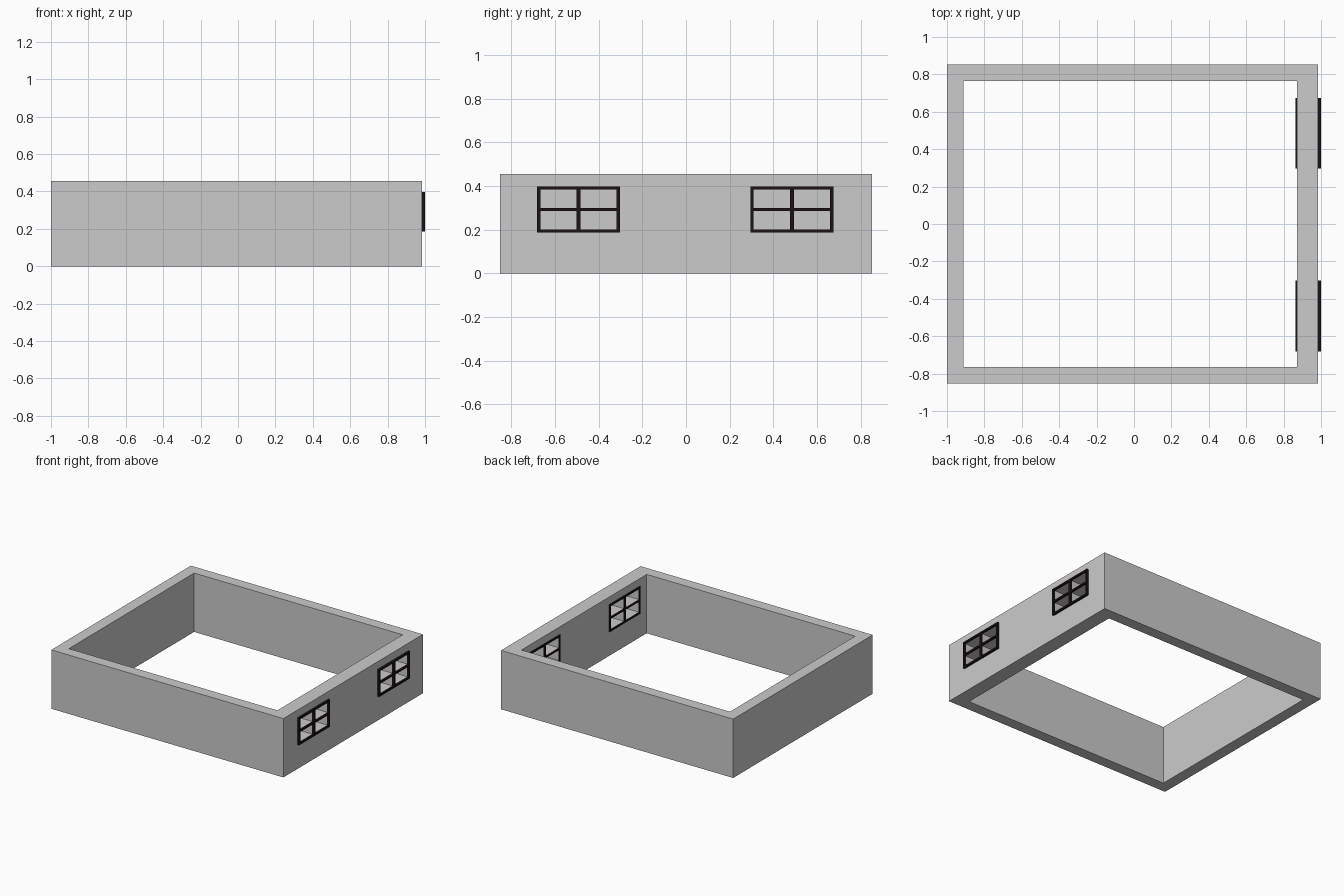
import bpy, bmesh

if "Cube" in bpy.data.objects:
    bpy.data.objects.remove(bpy.data.objects["Cube"])

# Overall layout
Y_OUT, Y_IN, HEIGHT = 0.852, 0.765, 0.455
X_LEFT, X_LEFT_IN = -1.0, -0.911
X_RIGHT_IN, X_RIGHT = 0.872, 0.985
WIN_Z = (0.187, 0.397)
WINDOWS = [("front", -0.681, -0.303), ("back", 0.296, 0.674)]
RIM, MULLION, RAIL = 0.014, 0.018, 0.014

dark = bpy.data.materials.new("dark_frame")
dark.diffuse_color = (0.012, 0.006, 0.007, 1)
dark.use_nodes = True
dark.node_tree.nodes["Principled BSDF"].inputs["Base Color"].default_value = dark.diffuse_color


def boxes(name, specs, mat=None):
    """One object holding a box per (x0, x1, y0, y1, z0, z1)."""
    bm = bmesh.new()
    for x0, x1, y0, y1, z0, z1 in specs:
        for v in bmesh.ops.create_cube(bm, size=1)["verts"]:
            v.co.x = x0 if v.co.x < 0 else x1
            v.co.y = y0 if v.co.y < 0 else y1
            v.co.z = z0 if v.co.z < 0 else z1
    me = bpy.data.meshes.new(name)
    bm.to_mesh(me)
    bm.free()
    ob = bpy.data.objects.new(name, me)
    bpy.context.collection.objects.link(ob)
    if mat:
        me.materials.append(mat)
    return ob


def cut(ob, cutter):
    """Subtract the cutter and bake the result."""
    mod = ob.modifiers.new("cut", 'BOOLEAN')
    mod.operation, mod.solver, mod.object = 'DIFFERENCE', 'EXACT', cutter
    dg = bpy.context.evaluated_depsgraph_get()
    dg.update()
    me = bpy.data.meshes.new_from_object(ob.evaluated_get(dg))
    ob.modifiers.clear()
    ob.data = me


# Four panes per window, reaching right through the wall
panes = []
zm = sum(WIN_Z) / 2
for _, y0, y1 in WINDOWS:
    ym = (y0 + y1) / 2
    for a, b in ((y0 + RIM, ym - MULLION / 2), (ym + MULLION / 2, y1 - RIM)):
        for c, d in ((WIN_Z[0] + RIM, zm - RAIL / 2), (zm + RAIL / 2, WIN_Z[1] - RIM)):
            panes.append((0.8, 1.1, a, b, c, d))
pane_cutter = boxes("pane_cutter", panes)
room_cutter = boxes("room_cutter", [(X_LEFT_IN, X_RIGHT_IN, -Y_IN, Y_IN, -0.2, HEIGHT + 0.2)])

# Wall ring with pane openings
walls = boxes("walls", [(X_LEFT, X_RIGHT, -Y_OUT, Y_OUT, 0, HEIGHT)])
cut(walls, room_cutter)
cut(walls, pane_cutter)

# Dark window frames on the outer and inner wall faces
for name, y0, y1 in WINDOWS:
    for side, x0, x1 in (("outer", X_RIGHT, 1.0), ("inner", X_RIGHT_IN - 0.008, X_RIGHT_IN)):
        frame = boxes(f"{name}_window_frame_{side}", [(x0, x1, y0, y1, *WIN_Z)], dark)
        cut(frame, pane_cutter)

for helper in (pane_cutter, room_cutter):
    bpy.data.objects.remove(helper)
